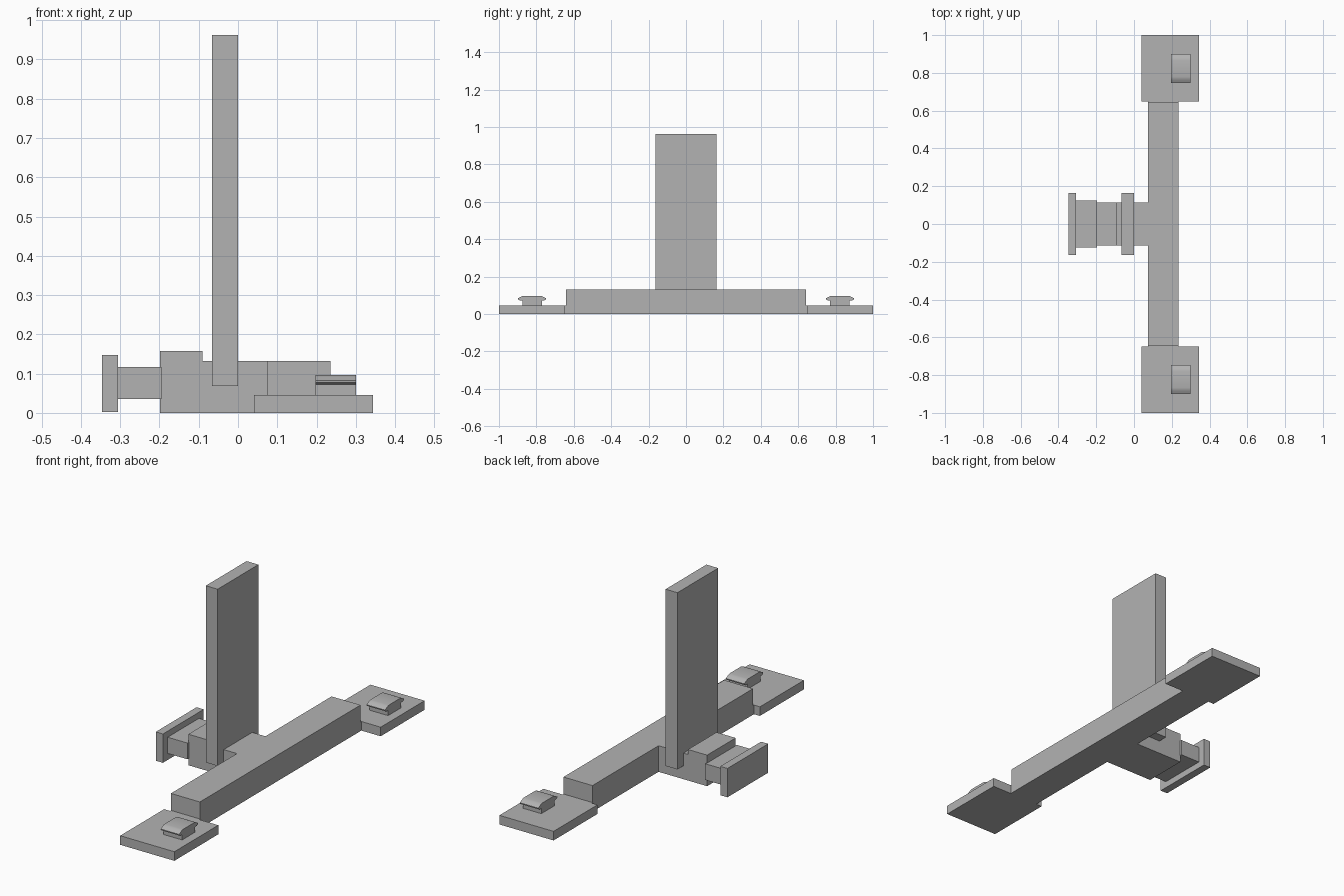
import bpy, bmesh, math
from mathutils import Vector

if "Cube" in bpy.data.objects:
    bpy.data.objects.remove(bpy.data.objects["Cube"])

grey = bpy.data.materials.new("mid_grey")
grey.diffuse_color = (0.45, 0.45, 0.45, 1)
grey.use_nodes = True
grey.node_tree.nodes["Principled BSDF"].inputs["Base Color"].default_value = grey.diffuse_color


def prism(name, points, offset):
    """Extrude a flat outline of 3D points along an offset."""
    bm = bmesh.new()
    face = bm.faces.new([bm.verts.new(p) for p in points])
    ext = bmesh.ops.extrude_face_region(bm, geom=[face])
    moved = [g for g in ext["geom"] if isinstance(g, bmesh.types.BMVert)]
    bmesh.ops.translate(bm, vec=Vector(offset), verts=moved)
    bmesh.ops.recalc_face_normals(bm, faces=bm.faces)
    mesh = bpy.data.meshes.new(name)
    bm.to_mesh(mesh)
    bm.free()
    mesh.materials.append(grey)
    obj = bpy.data.objects.new(name, mesh)
    bpy.context.collection.objects.link(obj)
    return obj


def box(name, x0, x1, y0, y1, z0, z1):
    return prism(name, [(x0, y0, z0), (x1, y0, z0), (x1, y1, z0), (x0, y1, z0)],
                 (0, 0, z1 - z0))


# Crossbar along y, and the stem with its raised rear block
box("crossbar", 0.074, 0.236, -0.642, 0.642, 0, 0.132)
stem = [(-0.198, 0), (0.074, 0), (0.074, 0.132), (-0.091, 0.132),
        (-0.091, 0.157), (-0.198, 0.157)]
prism("stem", [(x, -0.114, z) for x, z in stem], (0, 0.228, 0))

# Tall upright panel
box("upright_panel", -0.066, 0, -0.163, 0.163, 0.068, 0.962)

# Rear neck and end plate
box("rear_neck", -0.306, -0.195, -0.125, 0.125, 0.035, 0.117)
box("rear_plate", -0.346, -0.306, -0.163, 0.163, 0.002, 0.148)

# Half profile of the mushroom-shaped catch: foot, underside, rounded cap
half = [(0.052, 0.046), (0.052, 0.072), (0.066, 0.073), (0.075, 0.077),
        (0.076, 0.083), (0.070, 0.086), (0.062, 0.091), (0.053, 0.095),
        (0.044, 0.097)]
catch = half + [(-y, z) for y, z in reversed(half)]

for side, s in (("front", -1), ("back", 1)):
    # Foot plate with a narrow tongue joining it to the crossbar
    foot = [(0.041, 1.0), (0.344, 1.0), (0.344, 0.649), (0.236, 0.649),
            (0.236, 0.642), (0.074, 0.642), (0.074, 0.649), (0.041, 0.649)]
    prism(side + "_foot", [(x, s * y, 0) for x, y in foot], (0, 0, 0.046))
    obj = prism(side + "_catch", [(0.197, s * 0.823 + y, z) for y, z in catch],
                (0.103, 0, 0))
    bpy.context.view_layer.objects.active = obj
    obj.select_set(True)
    bpy.ops.object.shade_smooth_by_angle(angle=math.radians(35))
    obj.select_set(False)
